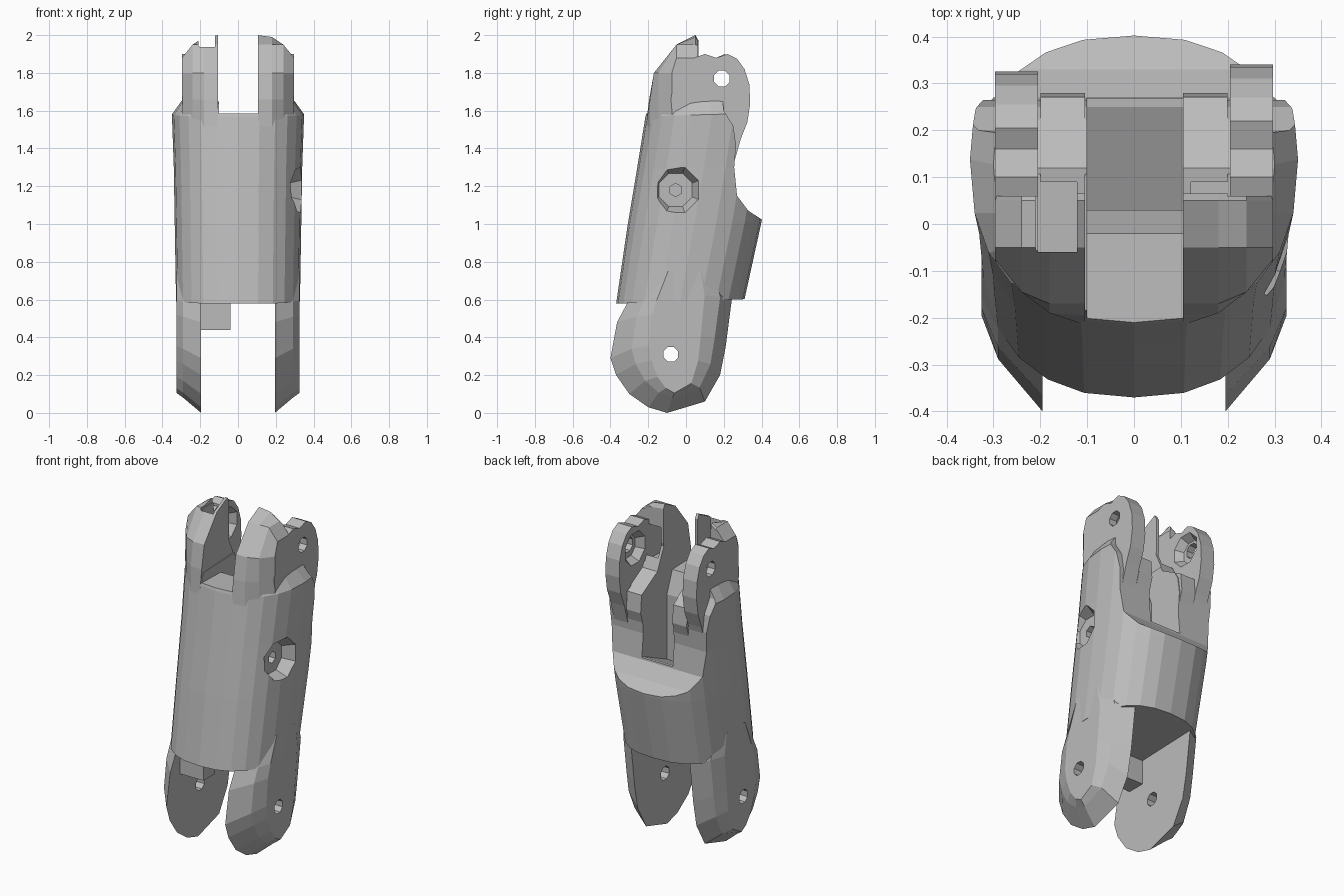
import bpy, bmesh, math

old = bpy.data.objects.get("Cube")
if old:
    bpy.data.objects.remove(old, do_unlink=True)

grey = bpy.data.materials.new("plain grey")
grey.use_nodes = True
grey.diffuse_color = (0.5, 0.5, 0.5, 1)
grey.node_tree.nodes["Principled BSDF"].inputs["Base Color"].default_value = (0.5, 0.5, 0.5, 1)


def loft(name, rings):
    """Skin a closed solid over rings with equal point counts."""
    bm = bmesh.new()
    rows = [[bm.verts.new(p) for p in ring] for ring in rings]
    n = len(rows[0])
    for a, b in zip(rows, rows[1:]):
        for i in range(n):
            j = (i + 1) % n
            bm.faces.new((a[i], a[j], b[j], b[i]))
    bm.faces.new(rows[0])
    bm.faces.new(rows[-1])
    bmesh.ops.recalc_face_normals(bm, faces=bm.faces)
    mesh = bpy.data.meshes.new(name)
    bm.to_mesh(mesh)
    bm.free()
    mesh.materials.append(grey)
    ob = bpy.data.objects.new(name, mesh)
    bpy.context.collection.objects.link(ob)
    return ob


def slab(name, profile, x0, x1):
    """Extrude a side profile (y, z) from x0 to x1."""
    return loft(name, [[(x, y, z) for y, z in profile] for x in (x0, x1)])


def box(name, x0, x1, y0, y1, z0, z1):
    return slab(name, [(y0, z0), (y1, z0), (y1, z1), (y0, z1)], x0, x1)


def disc(x, y, z, r, n=8):
    return [(x, y + r * math.cos(math.tau * (i + 0.5) / n),
             z + r * math.sin(math.tau * (i + 0.5) / n)) for i in range(n)]


def cut(target, *cutters):
    """Subtract each cutter and remove it."""
    for c in cutters:
        c.hide_render = True
        mod = target.modifiers.new("cut", 'BOOLEAN')
        mod.operation, mod.solver, mod.object = 'DIFFERENCE', 'EXACT', c
        bpy.context.view_layer.update()
        bpy.context.view_layer.objects.active = target
        bpy.ops.object.modifier_apply(modifier=mod.name)
        bpy.data.objects.remove(c, do_unlink=True)


def oval(z, front, back, hx, n=24, e=2 / 2.4):
    """Squarish oval ring, slightly raised toward the back."""
    yc, hy = (front + back) / 2, (back - front) / 2
    ring = []
    for i in range(n):
        a = math.tau * i / n
        c, s = math.cos(a), math.sin(a)
        ring.append((hx * math.copysign(abs(c) ** e, c),
                     yc + hy * math.copysign(abs(s) ** e, s), z + 0.012 * s))
    return ring


def cheek_gap(s):
    """Open space between the cowl and the outer lug, with a sloping floor."""
    return slab("cheek_cutter", [(0.065, 2.1), (0.065, 1.74), (0.12, 1.62), (0.3, 1.52),
                                 (0.5, 1.5), (0.5, 2.1)], s * 0.09, s * 0.207)


# Leaning tubular body
body = loft("body_shell", [oval(0.59, -0.37, 0.31, 0.328), oval(1.0, -0.31, 0.40, 0.335),
                           oval(1.3, -0.26, 0.45, 0.34), oval(1.58, -0.215, 0.49, 0.35),
                           oval(1.65, -0.195, 0.45, 0.30)])

# Rear opening, centre well sloping down to the front, and side socket
rear = slab("rear_cutter", [(0.6, 0.98), (0.40, 1.025), (0.33, 1.07), (0.27, 1.15), (0.255, 1.3),
                            (0.265, 1.42), (0.25, 1.52), (0.2, 1.6), (0.18, 1.8), (0.6, 1.8)],
            -0.5, 0.5)
well = slab("well_cutter", [(-0.4, 1.59), (-0.02, 1.58), (0.03, 1.45), (0.03, 1.06),
                            (0.25, 1.16), (0.6, 1.18), (0.6, 1.9), (-0.4, 1.9)], -0.1, 0.105)
socket = loft("socket_cutter", [disc(0.265, -0.055, 1.18, 0.095), disc(0.33, -0.055, 1.18, 0.13),
                                disc(0.45, -0.055, 1.18, 0.13)])
bore = loft("bore_cutter", [disc(x, -0.055, 1.18, 0.035, 6) for x in (0.12, 0.4)])
cut(body, rear, well, socket, bore, cheek_gap(1), cheek_gap(-1))

# Lower fork prongs with tapered outer faces
prong = [(-0.1, 0), (-0.2, 0.03), (-0.3, 0.1), (-0.37, 0.2), (-0.4, 0.29), (-0.365, 0.48),
         (-0.33, 0.57), (-0.3, 0.75), (0.25, 0.75), (0.26, 0.6), (0.21, 0.35), (0.18, 0.2),
         (0.1, 0.06)]
# Upper ears: hooked cowl profile and rounded lug profile
cowl = [(-0.215, 1.5), (-0.195, 1.66), (-0.17, 1.8), (-0.05, 1.95), (0.05, 2.0), (0.1, 1.91),
        (0.06, 1.75), (0.12, 1.64), (0.27, 1.55), (0.28, 1.43), (0.24, 1.3), (0, 1.35)]
lug = [(-0.06, 1.45), (-0.08, 1.66), (-0.06, 1.78), (0.02, 1.87), (0.1, 1.9), (0.16, 1.88),
       (0.22, 1.9), (0.27, 1.875), (0.31, 1.82), (0.335, 1.74), (0.34, 1.64), (0.325, 1.54),
       (0.29, 1.45), (0.25, 1.31), (0.1, 1.35)]


def prong_ring(x, yc, k, dz):
    """Prong outline narrowed by k about yc, lifted at the tip and tucked in at the top."""
    ring = []
    for y, z in prong:
        w = k * (1 - 0.3 * max(0, (z - 0.55) / 0.2))
        ring.append((x, yc + (y - yc) * w + 0.08 * max(0, z - 0.5), z + dz * (1 - z / 0.75)))
    return ring


def shrink(y, z, front, top):
    """Pull the cowl front and crown inward."""
    y2 = max(y, -0.215 + front) if y < 0.05 else y
    return y2, min(z, top)


for side, s in (("left", 1), ("right", -1)):
    leg = loft(side + "_prong", [prong_ring(s * x, yc, k, dz) for x, yc, k, dz in
                                 ((0.195, -0.08, 1, 0), (0.29, 0, 0.72, 0.08),
                                  (0.325, -0.03, 0.45, 0.105))])
    cut(leg, loft("pin_cutter", [disc(s * x, -0.08, 0.31, 0.042) for x in (0.1, 0.5)]))

    # Cowl, hollowed behind; the right one is open at the crown
    ear = loft(side + "_cowl",
               [[(s * x,) + shrink(y, z, f, t) for y, z in cowl]
                for x, f, t in ((0.105, 0, 2.0), (0.18, 0.025, 1.99),
                                (0.24, 0.07, 1.95), (0.297, 0.14, 1.88))])
    cut(ear, cheek_gap(s),
        box("rear_trim", s * 0.2, s * 0.4, 0.06, 0.5, 1.2, 2.1),
        box("pocket_cutter", s * 0.122, s * 0.205, -0.06, 0.09, 1.62, 1.86 if s > 0 else 2.1))
    if s < 0:
        cut(ear, box("crown_cutter", -0.21, -0.122, -0.3, 0.2, 1.94, 2.1))

    # Outer lug, dished on its inner face around the pin hole
    plate = slab(side + "_lug", [(y - (0.015 if s < 0 and y > 0.2 else 0), z) for y, z in lug],
                 s * 0.205, s * 0.297)
    cut(plate, loft("dish_cutter", [disc(s * x, 0.19, 1.76, r)
                                    for x, r in ((0.19, 0.11), (0.25, 0.07))]),
        loft("pin_cutter", [disc(s * x, 0.19, 1.77, 0.045) for x in (0.1, 0.5)]))

# Stop block under the front edge
box("stop_block", -0.2, -0.04, -0.27, -0.16, 0.44, 0.62)
